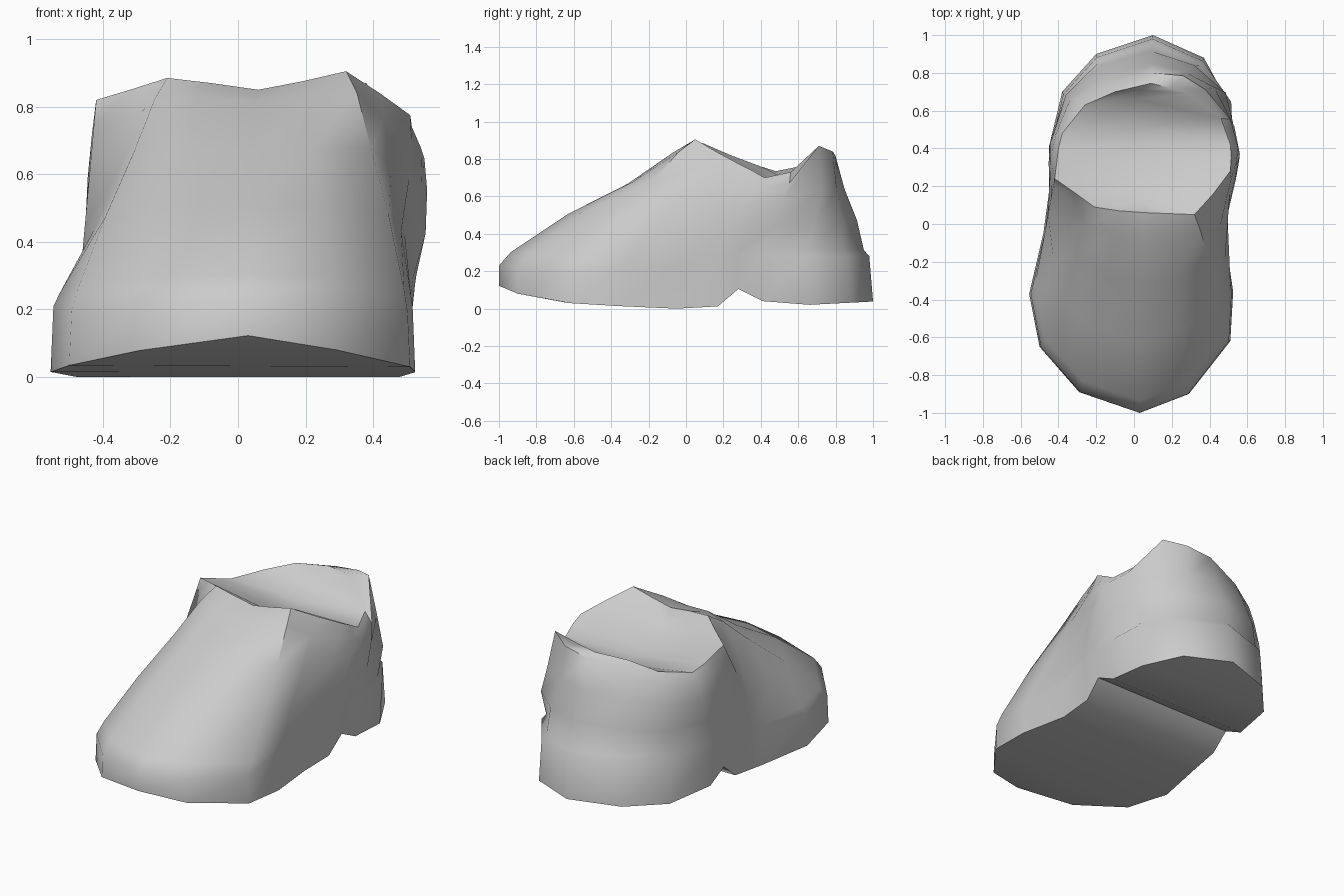
import bpy, bmesh
from mathutils import Vector

if "Cube" in bpy.data.objects:
    bpy.data.objects.remove(bpy.data.objects["Cube"])

# Columns run from toe (0) to heel (10): right side, then left side
SOLE_R = [(.03, -1), (.29, -.9), (.51, -.62), (.525, -.36), (.48, -.05), (.49, .17),
          (.50, .28), (.50, .41), (.49, .66), (.37, .88), (.10, 1)]
SOLE_L = [(-.29, -.89), (-.50, -.65), (-.555, -.37), (-.48, -.05), (-.45, .17),
          (-.45, .28), (-.45, .41), (-.38, .70), (-.20, .9)]
RIM_R = [(.06, .06, .85), (.19, .055, .875), (.32, .05, .905), (.42, .16, .84),
         (.51, .28, .775), (.515, .35, .74), (.51, .42, .70), (.46, .56, .73),
         (.29, .69, .83), (.19, .72, .835), (.09, .745, .835)]
RIM_L = [(-.08, .07, .87), (-.21, .09, .885), (-.32, .17, .85), (-.42, .24, .82),
         (-.41, .32, .79), (-.40, .40, .76), (-.38, .48, .735), (-.26, .63, .765),
         (-.10, .70, .82)]
# Height profiles along y: underside with arch notch, side wall, opening centre
UNDER = [(-1, .122), (-.9, .08), (-.63, .03), (-.3, .01), (-.05, 0), (.17, .012),
         (.28, .105), (.41, .04), (.65, .02), (1, .038)]
WALL = [(-1, .23), (-.6, .19), (0, .24), (.3, .28), (1, .28)]
WELL = [(.06, .82), (.16, .76), (.26, .73), (.42, .70), (.52, .70), (.66, .75), (.75, .835)]
# Upper: ring positions, lift over the instep, outward push factor
STEPS = [(.06, .035, .1), (.35, .06, .8), (.65, .035, 1), (.87, .045, .9)]
# Outward push of each column, right then left
PUSH_R = [0, 0, .01, 0, .01, .03, .045, .05, .075, .04, .02]
PUSH_L = [0, 0, 0, -.05, 0, .02, .03, .03, .04, .03]
# Raised outer edge of the heel counter
HEEL_EDGE = {8: (.38, .71, .87), 9: (.26, .785, .84), 10: (.10, .80, .815)}


def height(profile, y):
    for (y0, z0), (y1, z1) in zip(profile, profile[1:]):
        if y <= y1:
            return z0 + (z1 - z0) * (y - y0) / (y1 - y0)
    return profile[-1][1]


def loop(right, left):
    return [Vector(p) for p in right + left[::-1]]


sole2d = loop(SOLE_R, SOLE_L)
rim = loop(RIM_R, RIM_L)
n = len(rim)
sole = [Vector((p.x, p.y, height(UNDER, p.y))) for p in sole2d]
wall = []
for p in sole2d:
    sx = 1.05 if p.x > .2 and .1 < p.y < .8 else .985
    wall.append(Vector((p.x * sx, p.y * (.98 if p.y > .3 else 1), height(WALL, p.y))))

rings = [sole, wall]
for t, lift, push in STEPS:
    ring = []
    for k in range(n):
        col = min(k, n - k)
        p = wall[k].lerp(rim[k], t)
        out = Vector((p.x - .05, p.y - min(p.y, .4), 0))
        if out.length > 1e-4:
            amount = PUSH_R[k] if k <= 10 else PUSH_L[n - k]
            if t < .1 and col >= 8:
                amount = -.15          # small step above the heel
            p += out.normalized() * amount * push
        p.z += (lift, lift, lift * .6)[col] if col < 3 else 0
        if t > .8 and k in HEEL_EDGE:
            p = Vector(HEEL_EDGE[k])
        ring.append(p)
    rings.append(ring)
rings.append(rim)

# Shoe body: lofted side rings
bm = bmesh.new()
rows = [[bm.verts.new(p) for p in ring] for ring in rings]
for a, b in zip(rows, rows[1:]):
    for k in range(n):
        j = (k + 1) % n
        bm.faces.new((a[k], a[j], b[j], b[k]))

# Underside: strips joining right and left columns
base = rows[0]
for k in range(n // 2):
    quad = [base[k], base[k + 1], base[n - k - 1], base[(n - k) % n]]
    bm.faces.new(list(dict.fromkeys(quad)))

# Ankle opening: shallow well with a lowered centre line
top = rows[-1]
mid = [top[0]]
for k in range(1, n // 2):
    c = (top[k].co + top[n - k].co) / 2
    c.y = max(c.y, .06 + .03 * k)
    c.z = height(WELL, c.y)
    mid.append(bm.verts.new(c))
mid.append(top[n // 2])
for k in range(n // 2):
    for i, j in ((k, k + 1), ((n - k) % n, n - k - 1)):
        bm.faces.new(list(dict.fromkeys([top[i], top[j], mid[k + 1], mid[k]])))

bmesh.ops.recalc_face_normals(bm, faces=bm.faces)
mesh = bpy.data.meshes.new("shoe")
bm.to_mesh(mesh)
bm.free()
shoe = bpy.data.objects.new("shoe", mesh)
bpy.context.collection.objects.link(shoe)
bpy.context.view_layer.objects.active = shoe
shoe.select_set(True)
bpy.ops.object.shade_smooth_by_angle(angle=.85)
